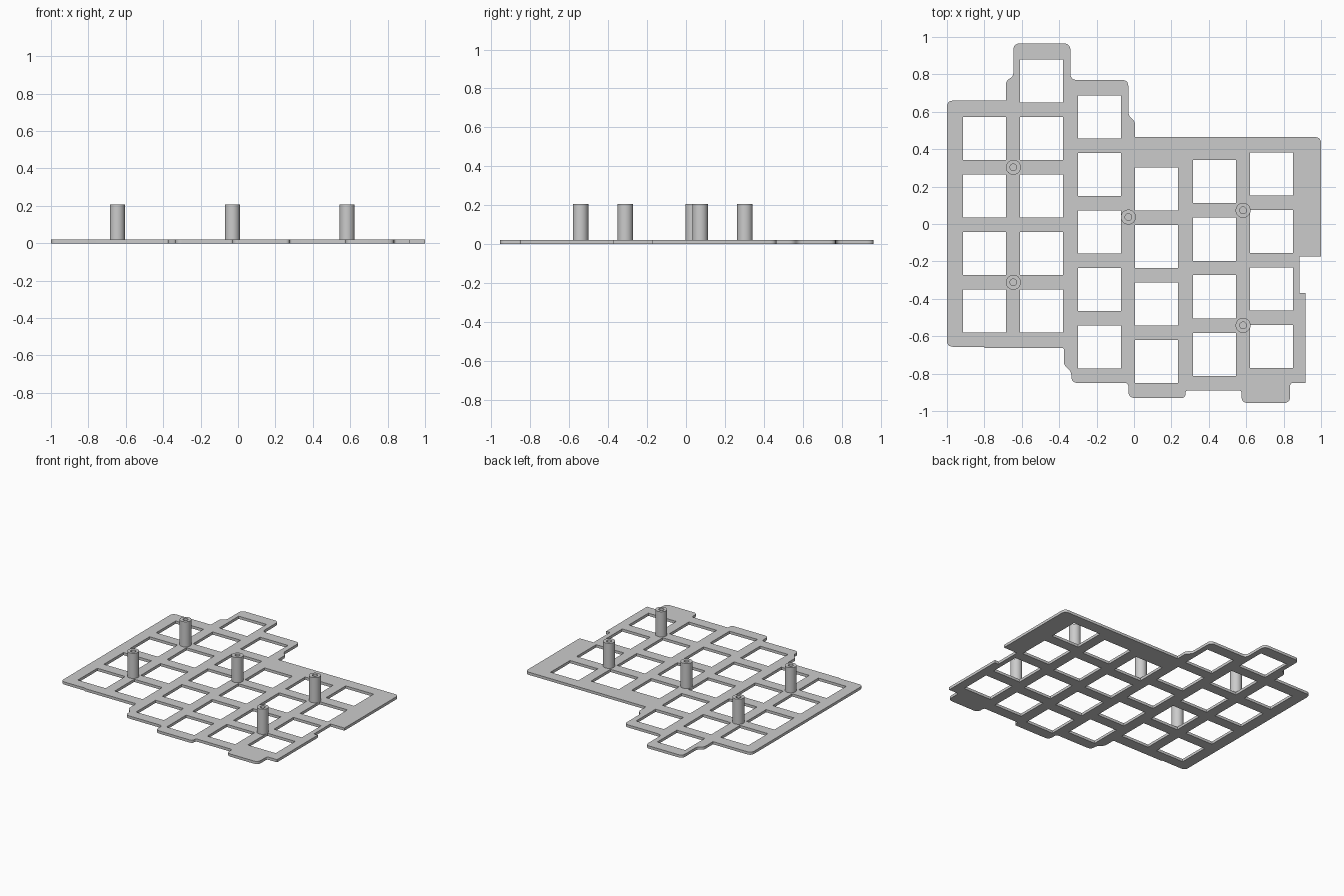
import bpy, bmesh, math
from mathutils import Vector

cube = bpy.data.objects.get("Cube")
if cube:
    bpy.data.objects.remove(cube, do_unlink=True)

THICK, POST_TOP = 0.02, 0.207
HOLE = 0.23       # switch cutout side
PITCH = 0.3075    # spacing between cutouts

grey = bpy.data.materials.new("light_grey")
grey.use_nodes = True
grey.diffuse_color = (0.6, 0.6, 0.6, 1)
grey.node_tree.nodes["Principled BSDF"].inputs["Base Color"].default_value = (0.6, 0.6, 0.6, 1)


def finish(name, bm):
    mesh = bpy.data.meshes.new(name)
    bm.to_mesh(mesh)
    bm.free()
    mesh.materials.clear()
    mesh.materials.append(grey)
    obj = bpy.data.objects.new(name, mesh)
    bpy.context.collection.objects.link(obj)
    bpy.ops.object.select_all(action='DESELECT')
    obj.select_set(True)
    bpy.context.view_layer.objects.active = obj
    bpy.ops.object.shade_smooth_by_angle(angle=math.radians(30))
    return obj


def rounded(corners, steps=5):
    """Replace each (x, y, radius) corner by a short curve."""
    points = []
    for i, (x, y, r) in enumerate(corners):
        p = Vector((x, y))
        if r == 0:
            points.append(p)
            continue
        before = Vector(corners[i - 1][:2])
        after = Vector(corners[(i + 1) % len(corners)][:2])
        a = p + (before - p).normalized() * r
        b = p + (after - p).normalized() * r
        for k in range(steps + 1):
            t = k / steps
            points.append(a * (1 - t) ** 2 + p * 2 * t * (1 - t) + b * t * t)
    return points


def add_loop(curve, points):
    spline = curve.splines.new('POLY')
    spline.points.add(len(points) - 1)
    for sp, p in zip(spline.points, points):
        sp.co = (p[0], p[1], 0, 1)
    spline.use_cyclic_u = True


# Plate outline: x, y, corner radius
R = 0.035
outline = [
    (-1, 0.66, R), (-0.685, 0.66, 0), (-0.685, 0.765, 0.02), (-0.645, 0.79, 0.02),
    (-0.645, 0.965, R), (-0.34, 0.965, R), (-0.34, 0.77, R), (-0.03, 0.77, R),
    (-0.03, 0.58, 0.02), (0.005, 0.55, 0.02), (0.005, 0.465, 0), (1, 0.465, R),
    (1, -0.175, 0), (0.885, -0.175, 0), (0.885, -0.37, 0), (0.917, -0.37, 0),
    (0.917, -0.85, 0), (0.835, -0.85, 0.015), (0.835, -0.957, R), (0.575, -0.957, R),
    (0.575, -0.89, 0.015), (0.275, -0.89, 0.015), (0.275, -0.93, 0.02), (-0.03, -0.93, R),
    (-0.03, -0.85, 0.02), (-0.335, -0.85, R), (-0.335, -0.79, 0.02), (-0.375, -0.755, 0.02),
    (-0.375, -0.663, 0.01), (-0.8, -0.663, 0), (-0.8, -0.657, 0), (-1, -0.657, R),
]
# Cutout columns: centre x, top centre y, count
columns = [
    (-0.8, 0.458, 4), (-0.495, 0.765, 5), (-0.185, 0.573, 5),
    (0.121, 0.188, 4), (0.43, 0.226, 4), (0.735, 0.267, 4),
]

# Plate with square cutouts, filled as a flat curve
curve = bpy.data.curves.new("plate_profile", 'CURVE')
curve.dimensions = '2D'
curve.fill_mode = 'BOTH'
curve.extrude = THICK / 2
add_loop(curve, rounded(outline))
h = HOLE / 2
for x, top, count in columns:
    for row in range(count):
        y = top - row * PITCH
        add_loop(curve, [(x - h, y - h), (x - h, y + h), (x + h, y + h), (x + h, y - h)])
helper = bpy.data.objects.new("plate_profile", curve)
bpy.context.collection.objects.link(helper)
bpy.context.view_layer.update()
evaluated = helper.evaluated_get(bpy.context.evaluated_depsgraph_get())
bm = bmesh.new()
bm.from_mesh(evaluated.to_mesh())
evaluated.to_mesh_clear()
bpy.data.objects.remove(helper, do_unlink=True)
bmesh.ops.remove_doubles(bm, verts=bm.verts, dist=0.0001)
bmesh.ops.translate(bm, verts=bm.verts, vec=(0, 0, THICK / 2))
bmesh.ops.recalc_face_normals(bm, faces=bm.faces)
finish("switch_plate", bm)


# Hollow standoff posts, lathed from a wall profile
def post(name, x, y, outer=0.04, inner=0.018, sides=40):
    bm = bmesh.new()
    profile = [(outer, THICK), (outer, POST_TOP), (inner, POST_TOP), (inner, THICK)]
    verts = [bm.verts.new((r, 0, z)) for r, z in profile]
    edges = [bm.edges.new(pair) for pair in zip(verts, verts[1:])]
    bmesh.ops.spin(bm, geom=verts + edges, cent=(0, 0, 0), axis=(0, 0, 1),
                   angle=math.tau, steps=sides)
    bmesh.ops.remove_doubles(bm, verts=bm.verts, dist=0.0001)
    bmesh.ops.recalc_face_normals(bm, faces=bm.faces)
    # Make sure the outer wall faces outward
    wall = max(bm.faces, key=lambda f: f.calc_center_median().xy.length)
    if wall.normal.dot(wall.calc_center_median() * Vector((1, 1, 0))) < 0:
        bmesh.ops.reverse_faces(bm, faces=bm.faces)
    finish(name, bm).location = (x, y, 0)


post("post_back_right", -0.645, 0.303)
post("post_front_right", -0.645, -0.312)
post("post_centre", -0.03, 0.037)
post("post_back_left", 0.583, 0.073)
post("post_front_left", 0.583, -0.542)
